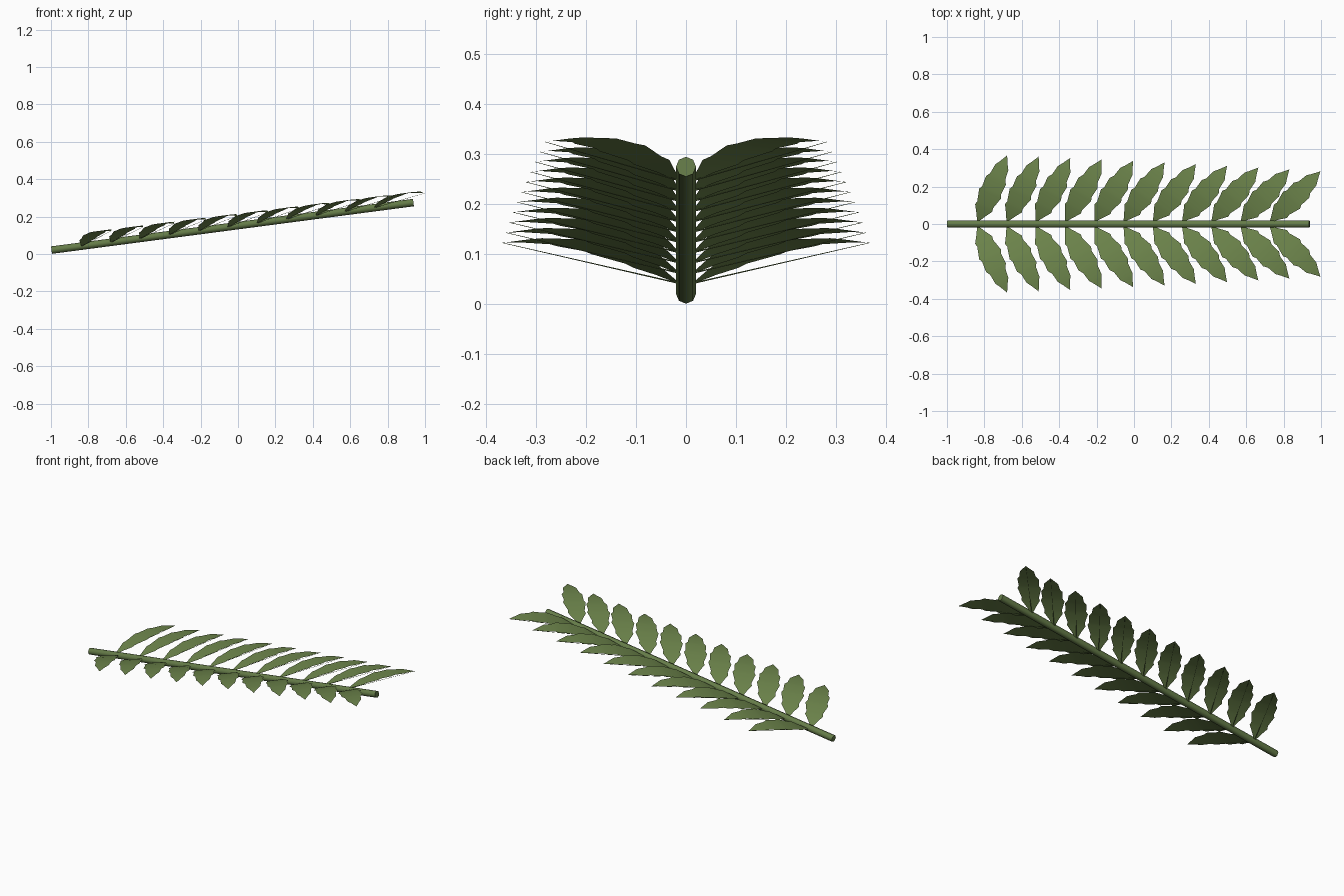
import bpy, bmesh, math
from mathutils import Vector

cube = bpy.data.objects.get("Cube")
if cube:
    bpy.data.objects.remove(cube)


def make_material(name, color):
    mat = bpy.data.materials.new(name)
    mat.use_nodes = True
    mat.diffuse_color = color
    mat.node_tree.nodes["Principled BSDF"].inputs["Base Color"].default_value = color
    return mat


leaf_green = make_material("leaf green", (0.15, 0.23, 0.07, 1))
stem_green = make_material("stem green", (0.13, 0.2, 0.065, 1))

STEM_START = Vector((-0.997, 0, 0.021))
STEM_END = Vector((0.938, 0, 0.275))
SLOPE = (STEM_END.z - STEM_START.z) / (STEM_END.x - STEM_START.x)
PAIRS = 11
# Saw-toothed outline: fraction of leaf length, half width
OUTLINE = [(0, 0.004), (0.1, 0.026), (0.2, 0.05), (0.25, 0.046), (0.42, 0.064),
           (0.47, 0.055), (0.62, 0.058), (0.68, 0.044), (0.82, 0.038),
           (0.88, 0.024), (1, 0)]


def stem_height(x):
    return STEM_START.z + SLOPE * (x - STEM_START.x)


def rod(name, start, end, r1, r2, sides, mat):
    axis = end - start
    bpy.ops.mesh.primitive_cone_add(vertices=sides, radius1=r1, radius2=r2,
                                    depth=axis.length, location=(start + end) / 2)
    obj = bpy.context.object
    obj.name = name
    obj.rotation_euler = axis.to_track_quat("Z", "Y").to_euler()
    obj.data.materials.append(mat)
    return obj


def leaf(index, side, side_name):
    t = index / (PAIRS - 1)
    angle = math.radians(66 - 21 * t)
    length = 0.385 - 0.008 * t
    base_x = -0.835 + 1.565 * t
    tip_lift = 0.06 - 0.018 * t
    along = Vector((math.cos(angle), math.sin(angle)))
    across = Vector((-along.y, along.x))

    def point(u, width):
        # Arched leaf surface that follows the slope of the stem
        flat = Vector((base_x, 0.015)) + along * u * length + across * width
        lift = tip_lift * u + 0.13 * u * (1 - u)
        return Vector((flat.x, side * flat.y, stem_height(flat.x) + lift))

    bm = bmesh.new()
    rows = [[bm.verts.new(point(u, k * w)) for k in (-1, 0, 1)] for u, w in OUTLINE[:-1]]
    tip = bm.verts.new(point(1, 0))
    for a, b in zip(rows, rows[1:]):
        for k in (0, 1):
            bm.faces.new((a[k], b[k], b[k + 1], a[k + 1]))
    for k in (0, 1):
        bm.faces.new((rows[-1][k], tip, rows[-1][k + 1]))
    if side < 0:
        bmesh.ops.reverse_faces(bm, faces=bm.faces[:])
    mesh = bpy.data.meshes.new("leaf")
    bm.to_mesh(mesh)
    bm.free()
    mesh.materials.append(leaf_green)
    mesh.shade_smooth()
    obj = bpy.data.objects.new(f"{side_name}_leaf_{index + 1}", mesh)
    bpy.context.collection.objects.link(obj)

    # Straight thin stalk under the arch
    rod(f"{side_name}_leaf_stalk_{index + 1}", point(0, 0), point(1, 0),
        0.0015, 0.0005, 4, leaf_green)


# Main stem
rod("stem", STEM_START, STEM_END, 0.02, 0.02, 8, stem_green)
bpy.ops.object.shade_smooth_by_angle(angle=math.radians(50))

# Leaf pairs
for i in range(PAIRS):
    leaf(i, 1, "back")
    leaf(i, -1, "front")
